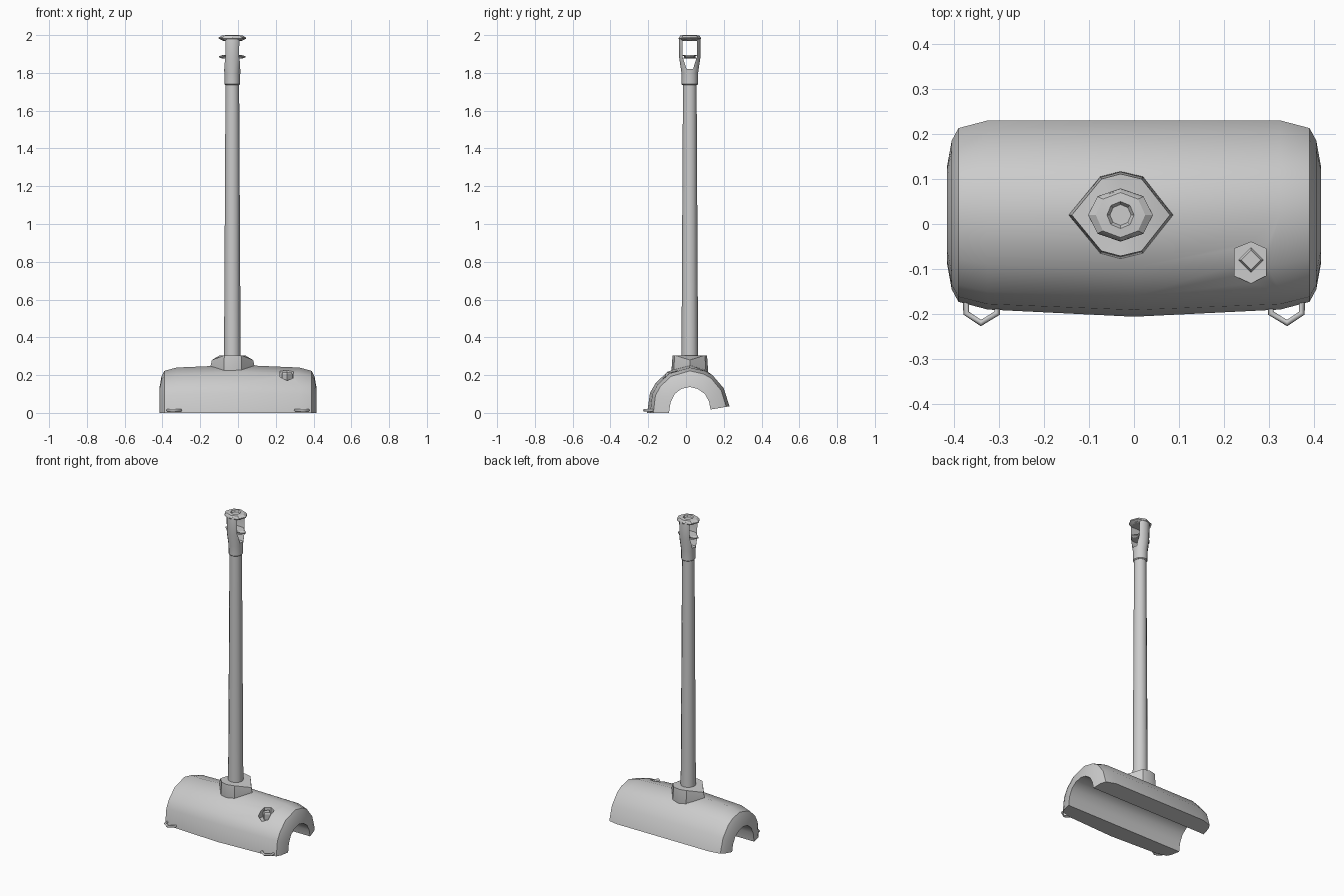
import bpy, bmesh, math

if "Cube" in bpy.data.objects:
    bpy.data.objects.remove(bpy.data.objects["Cube"])

CX, CY = -0.03, 0.02   # axis of the pole


def finish(name, bm, angle=40):
    bmesh.ops.recalc_face_normals(bm, faces=bm.faces)
    me = bpy.data.meshes.new(name)
    bm.to_mesh(me)
    bm.free()
    ob = bpy.data.objects.new(name, me)
    bpy.context.collection.objects.link(ob)
    if angle:
        smooth(ob, angle)
    return ob


def smooth(ob, angle):
    bpy.ops.object.select_all(action='DESELECT')
    ob.select_set(True)
    bpy.context.view_layer.objects.active = ob
    bpy.ops.object.shade_smooth_by_angle(angle=math.radians(angle))


def loft(name, rings, angle=40):
    """Skin closed rings of equal length and cap both ends."""
    bm = bmesh.new()
    vs = [[bm.verts.new(p) for p in r] for r in rings]
    n = len(vs[0])
    for a, b in zip(vs, vs[1:]):
        for i in range(n):
            j = (i + 1) % n
            bm.faces.new((a[i], a[j], b[j], b[i]))
    bm.faces.new(vs[0][::-1])
    bm.faces.new(vs[-1])
    return finish(name, bm, angle)


def ellipse(rx, ry, z, n=10, x=CX, y=CY):
    return [(x + rx * math.cos(2 * math.pi * i / n),
             y + ry * math.sin(2 * math.pi * i / n), z) for i in range(n)]


def cut(ob, cutter):
    m = ob.modifiers.new("cut", 'BOOLEAN')
    m.operation = 'DIFFERENCE'
    m.solver = 'EXACT'
    m.object = cutter
    bpy.context.view_layer.objects.active = ob
    bpy.ops.object.modifier_apply(modifier=m.name)
    bpy.data.objects.remove(cutter)


# Arched head shell: outer skin rounds in to the inner arch at both ends
outer = [(-.19, 0), (-.178, .10), (-.15, .15), (-.09, .207), (.02, .24),
         (.10, .222), (.14, .20), (.20, .13), (.23, .035)]
inner = [(-.09, 0), (-.082, .055), (-.06, .10), (-.025, .127), (.02, .137),
         (.062, .127), (.10, .10), (.122, .06), (.13, .018)]
bulge = [(-.016, 0), (-.013, .005), (-.011, .008), (-.006, .012), (0, .014),
         (0, .006), (0, 0), (0, 0), (0, 0)]
stations = [(-.415, 0, 0), (-.405, .55, 0), (-.39, .83, 0), (-.325, 1, 0), (0, 1, 1),
            (.325, 1, 0), (.39, .83, 0), (.405, .55, 0), (.415, 0, 0)]
bm = bmesh.new()
grid = []
for x, t, b in stations:
    grid.append([bm.verts.new((x, i[0] + (o[0] - i[0]) * t + g[0] * b,
                               i[1] + (o[1] - i[1]) * t + g[1] * b))
                 for o, i, g in zip(outer, inner, bulge)])
for a, b in zip(grid, grid[1:]):
    for i in range(8):
        bm.faces.new((a[i], a[i + 1], b[i + 1], b[i]))
for i in range(8):
    bm.faces.new((grid[0][i], grid[0][i + 1], grid[-1][i + 1], grid[-1][i]))
for k in (0, 8):
    bm.faces.new([r[k] for r in grid])
head = finish("head_shell", bm, 0)

# Socket recess and its four-sided plug
recess = [(.223, -.115), (.26, -.132), (.293, -.115), (.293, -.055), (.26, -.04), (.223, -.055)]
cut(head, loft("recess_cutter", [[(x, y, z) for x, y in recess] for z in (.17, .35)], 0))
smooth(head, 40)
loft("socket_plug", [ellipse(r, r, z, 4, .26, -.08) for r, z in ((.028, .165), (.028, .205), (.022, .215))], 0)

# Diamond collar: pointed tips sit lower than the sides
plan = [(.117, 0), (.05, .085), (0, .097), (-.045, .085),
        (-.115, 0), (-.045, -.085), (0, -.097), (.05, -.085)]


def collar(s, side, tip):
    return [(CX + x * s, CY + y * s, side if abs(y) > .01 else tip) for x, y in plan]


loft("collar", [collar(.95, .20, .20), collar(1, .225, .25), collar(.94, .305, .28),
                collar(.6, .303, .303)], 30)

# Tapered pole
loft("pole", [ellipse(.044, .044, .29, 12), ellipse(.036, .036, 1.75, 12)])

# Grip: flared yoke with an opening through the sides
grip = loft("grip", [ellipse(rx, ry, z, 12) for rx, ry, z in (
    (.036, .038, 1.735), (.041, .043, 1.74), (.042, .044, 1.80), (.052, .056, 1.88),
    (.053, .057, 1.975), (.05, .055, 1.99))], 0)
window = [(.003, 1.82), (.037, 1.82), (.058, 1.885), (.058, 1.972), (-.018, 1.972), (-.018, 1.885)]
cut(grip, loft("window_cutter", [[(x, y, z) for y, z in window] for x in (-.2, .2)], 0))
smooth(grip, 40)

# Flanges that lip out to the sides, the upper one with a dished centre
loft("lower_flange", [ellipse(rx, ry, z, 8) for rx, ry, z in (
    (.05, .045, 1.875), (.071, .03, 1.882), (.071, .03, 1.888), (.05, .045, 1.895))], 30)
loft("top_flange", [ellipse(rx, ry, z, 8) for rx, ry, z in (
    (.05, .05, 1.97), (.072, .059, 1.981), (.072, .058, 1.987), (.055, .05, 1.998),
    (.03, .03, 2.0), (.02, .02, 1.985))], 30)

# Wire loops at the front corners
for side, sx in (("left", -1), ("right", 1)):
    cu = bpy.data.curves.new("wire_loop_" + side, 'CURVE')
    cu.dimensions = '3D'
    cu.bevel_depth = .007
    cu.bevel_resolution = 1
    cu.use_fill_caps = True
    pts = [(.373, -.15), (.373, -.198), (.34, -.22), (.304, -.198), (.304, -.16)]
    sp = cu.splines.new('POLY')
    sp.points.add(len(pts) - 1)
    for p, (x, y) in zip(sp.points, pts):
        p.co = (sx * x, y, .014, 1)
    bpy.context.collection.objects.link(bpy.data.objects.new("wire_loop_" + side, cu))
